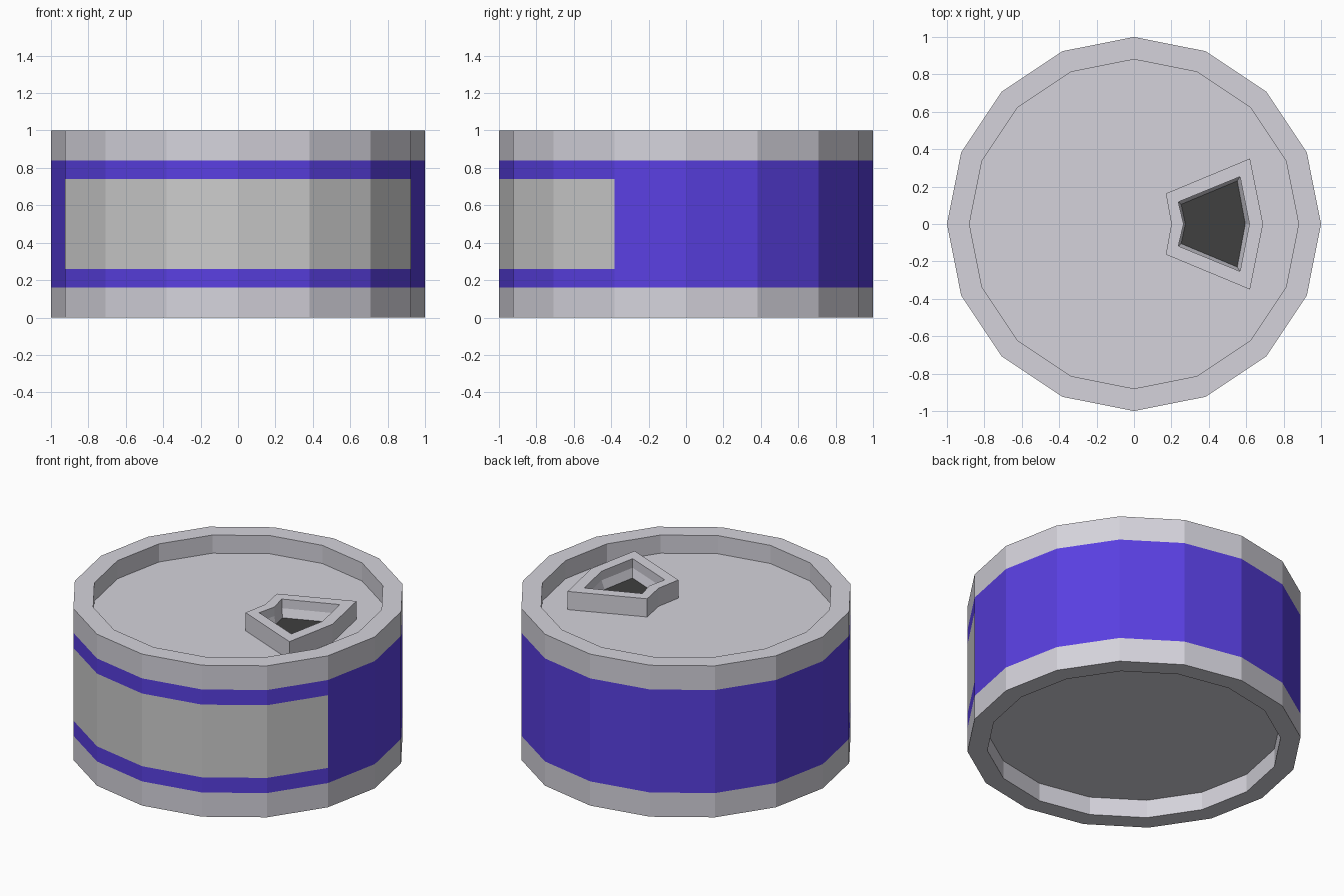
import bpy, bmesh, math

if "Cube" in bpy.data.objects:
    bpy.data.objects.remove(bpy.data.objects["Cube"])


def material(name, rgb):
    mat = bpy.data.materials.new(name)
    mat.diffuse_color = (*rgb, 1)
    mat.use_nodes = True
    mat.node_tree.nodes["Principled BSDF"].inputs["Base Color"].default_value = mat.diffuse_color
    return mat


def loft(name, rings, mats, pick, cap_start=False):
    """Skin a stack of equal-length rings; pick(row, column) gives the material slot."""
    bm = bmesh.new()
    loops = [[bm.verts.new(p) for p in ring] for ring in rings]
    n = len(rings[0])
    for r in range(len(loops) - 1):
        a, b = loops[r], loops[r + 1]
        for i in range(n):
            j = (i + 1) % n
            face = bm.faces.new((a[i], a[j], b[j], b[i]))
            face.material_index = pick(r, i)
    if cap_start:
        bm.faces.new(loops[0][::-1]).material_index = pick(-1, 0)
    bm.faces.new(loops[-1]).material_index = pick(len(loops) - 1, 0)
    mesh = bpy.data.meshes.new(name)
    bm.to_mesh(mesh)
    bm.free()
    for m in mats:
        mesh.materials.append(m)
    obj = bpy.data.objects.new(name, mesh)
    bpy.context.collection.objects.link(obj)
    return obj


metal = material("metal", (0.66, 0.65, 0.71))
blue = material("blue_wrap", (0.10, 0.05, 0.75))
paper = material("label", (0.70, 0.70, 0.69))
black = material("hole_black", (0.05, 0.05, 0.05))

# Can body: recessed base, banded wall, recessed lid
SIDES = 16
profile = [(0.88, 0.12), (0.88, 0), (1, 0), (1, 0.16), (1, 0.26),
           (1, 0.74), (1, 0.84), (1, 1), (0.88, 1), (0.88, 0.88)]


def circle(radius, z):
    return [(radius * math.cos(i * math.tau / SIDES),
             radius * math.sin(i * math.tau / SIDES), z) for i in range(SIDES)]


def body_material(row, col):
    if row == 4 and 9 <= col <= 14:      # label on the six front facets
        return 2
    return 1 if row in (3, 4, 5) else 0


loft("can_body", [circle(r, z) for r, z in profile],
     [metal, blue, paper], body_material, cap_start=True)


# Raised mouth on the lid: mirrored outlines, stepping in to a black floor
def outline(inner_x, near, far, outer_x, z):
    pts = [(inner_x, 0), (near[0], -near[1]), (far[0], -far[1]),
           (outer_x, 0), far, near]
    return [(x, y, z) for x, y in pts]


outer = (0.20, (0.17, 0.163), (0.62, 0.35), 0.69)
inner = (0.265, (0.237, 0.118), (0.567, 0.253), 0.617)
floor = (0.275, (0.252, 0.105), (0.552, 0.23), 0.595)
loft("mouth_rim",
     [outline(*outer, 0.88), outline(*outer, 1), outline(*inner, 1),
      outline(*inner, 0.94), outline(*floor, 0.885)],
     [metal, black], lambda row, col: 1 if row == 4 else 0)
